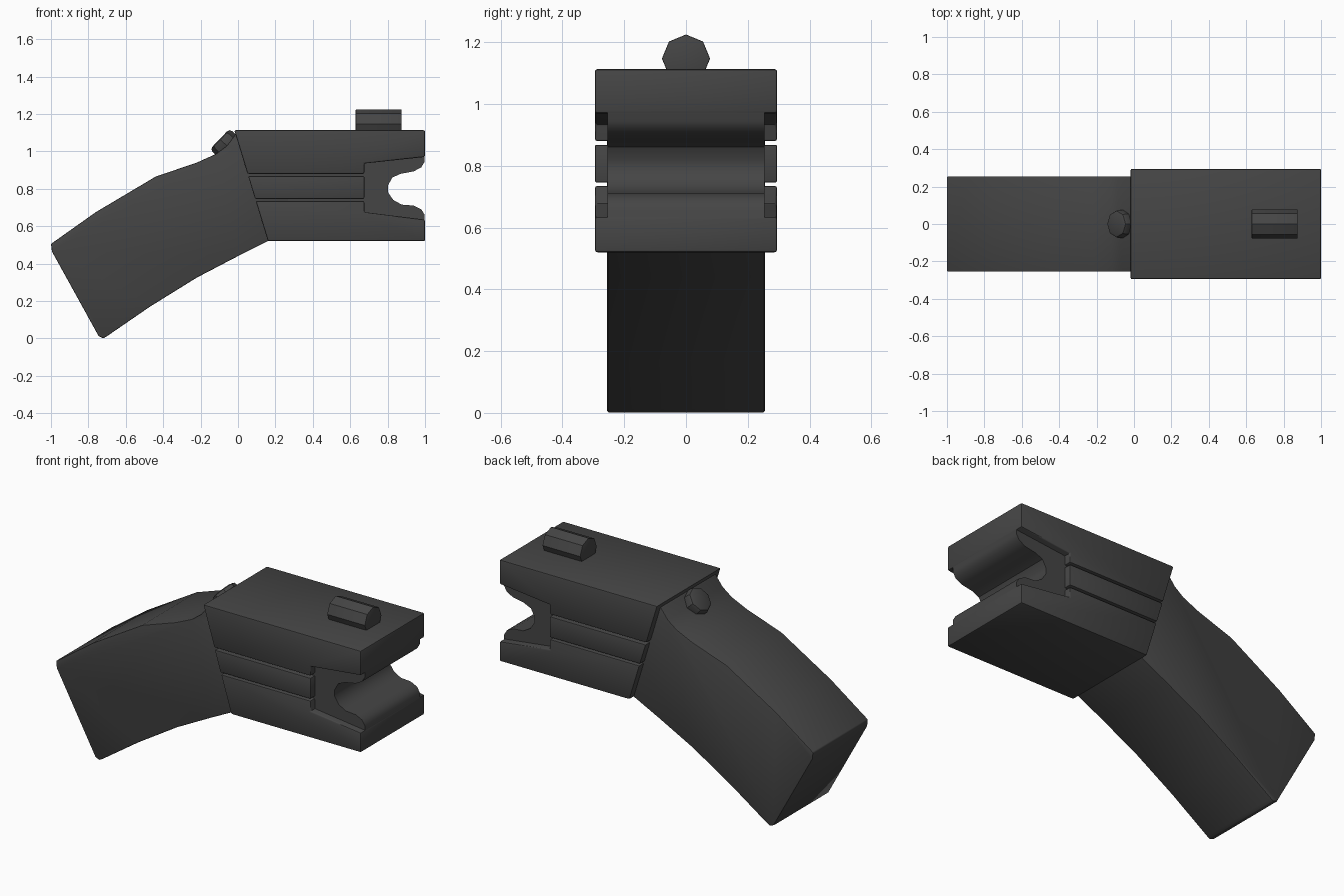
import bpy, bmesh, math
from mathutils import Matrix, Vector

if "Cube" in bpy.data.objects:
    bpy.data.objects.remove(bpy.data.objects["Cube"])

grey = bpy.data.materials.new("charcoal plastic")
grey.diffuse_color = (0.06, 0.06, 0.06, 1)
grey.use_nodes = True
grey.node_tree.nodes["Principled BSDF"].inputs["Base Color"].default_value = grey.diffuse_color


def finish(name, bm, bevel=0.0):
    """Bevel hard edges, shade smooth by angle and link the part."""
    bmesh.ops.recalc_face_normals(bm, faces=bm.faces[:])
    if bevel:
        hard = [e for e in bm.edges if e.calc_face_angle(0) > math.radians(50)]
        bmesh.ops.bevel(bm, geom=hard, offset=bevel, segments=2, profile=0.5,
                        affect='EDGES', clamp_overlap=True)
    me = bpy.data.meshes.new(name)
    bm.to_mesh(me)
    bm.free()
    me.materials.append(grey)
    ob = bpy.data.objects.new(name, me)
    bpy.context.collection.objects.link(ob)
    bpy.ops.object.select_all(action='DESELECT')
    ob.select_set(True)
    bpy.context.view_layer.objects.active = ob
    bpy.ops.object.shade_smooth_by_angle(angle=math.radians(35))
    return ob


def slab(name, profile, half, bevel=0.0):
    """Extrude an (x, z) profile across y from -half to +half."""
    bm = bmesh.new()
    face = bm.faces.new([bm.verts.new((x, -half, z)) for x, z in profile])
    ext = bmesh.ops.extrude_face_region(bm, geom=[face])
    verts = [v for v in ext['geom'] if isinstance(v, bmesh.types.BMVert)]
    bmesh.ops.translate(bm, verts=verts, vec=(0, 2 * half, 0))
    return finish(name, bm, bevel)


def knob(name, centre, axis, radius, depth, bevel, turn=0.0):
    """Eight-sided stub along an axis."""
    bm = bmesh.new()
    rot = Vector(axis).to_track_quat('Z', 'Y').to_matrix().to_4x4()
    bmesh.ops.create_cone(bm, cap_ends=True, segments=8, radius1=radius, radius2=radius,
                          depth=depth,
                          matrix=Matrix.Translation(centre) @ rot @ Matrix.Rotation(turn, 4, 'Z'))
    return finish(name, bm, bevel)


def rear(z):
    """x of the slanted rear edge of the body shells."""
    return -0.02 + 0.18 * (1.113 - z) / 0.593


# Bent grip with its upper and lower curves
slab("grip", [(-1.0, 0.505), (-0.995, 0.465), (-0.745, 0.012), (-0.72, 0.0), (-0.70, 0.012),
              (-0.47, 0.17), (-0.22, 0.325), (0.0, 0.44), (0.17, 0.525), (0.30, 0.60),
              (0.20, 1.09), (-0.015, 1.09), (-0.06, 1.03), (-0.12, 0.985), (-0.22, 0.94),
              (-0.44, 0.865), (-0.76, 0.675)], 0.255, 0.006)

# Narrow inner body with the rounded muzzle notch
slab("inner_body", [(0.05, 1.10), (0.998, 1.10), (0.998, 0.945), (0.98, 0.915), (0.94, 0.893),
                    (0.87, 0.88), (0.825, 0.86), (0.803, 0.82), (0.803, 0.78), (0.83, 0.74),
                    (0.875, 0.715), (0.94, 0.71), (0.98, 0.69), (0.998, 0.66), (0.998, 0.53),
                    (0.17, 0.53)], 0.254)

# Wide upper and lower shells, leaving the side recess open at the muzzle
slab("upper_shell", [(rear(1.113), 1.113), (1.0, 1.113), (1.0, 0.97), (0.675, 0.935),
                     (0.675, 0.88), (rear(0.88), 0.88)], 0.295, 0.008)
slab("lower_shell", [(rear(0.52), 0.52), (1.0, 0.52), (1.0, 0.635), (0.675, 0.675),
                     (0.675, 0.735), (rear(0.735), 0.735)], 0.295, 0.008)

# Raised side bar between the two grooves
slab("side_bar", [(rear(0.868), 0.868), (0.675, 0.868), (0.675, 0.746), (rear(0.746), 0.746)],
     0.295, 0.006)

# Octagonal top sight and rear thumb button
knob("top_sight", (0.752, 0, 1.147), (1, 0, 0), 0.078, 0.245, 0.004)
knob("thumb_button", (-0.065, 0, 1.035), (-0.72, 0, 0.69), 0.076, 0.09, 0.018)
